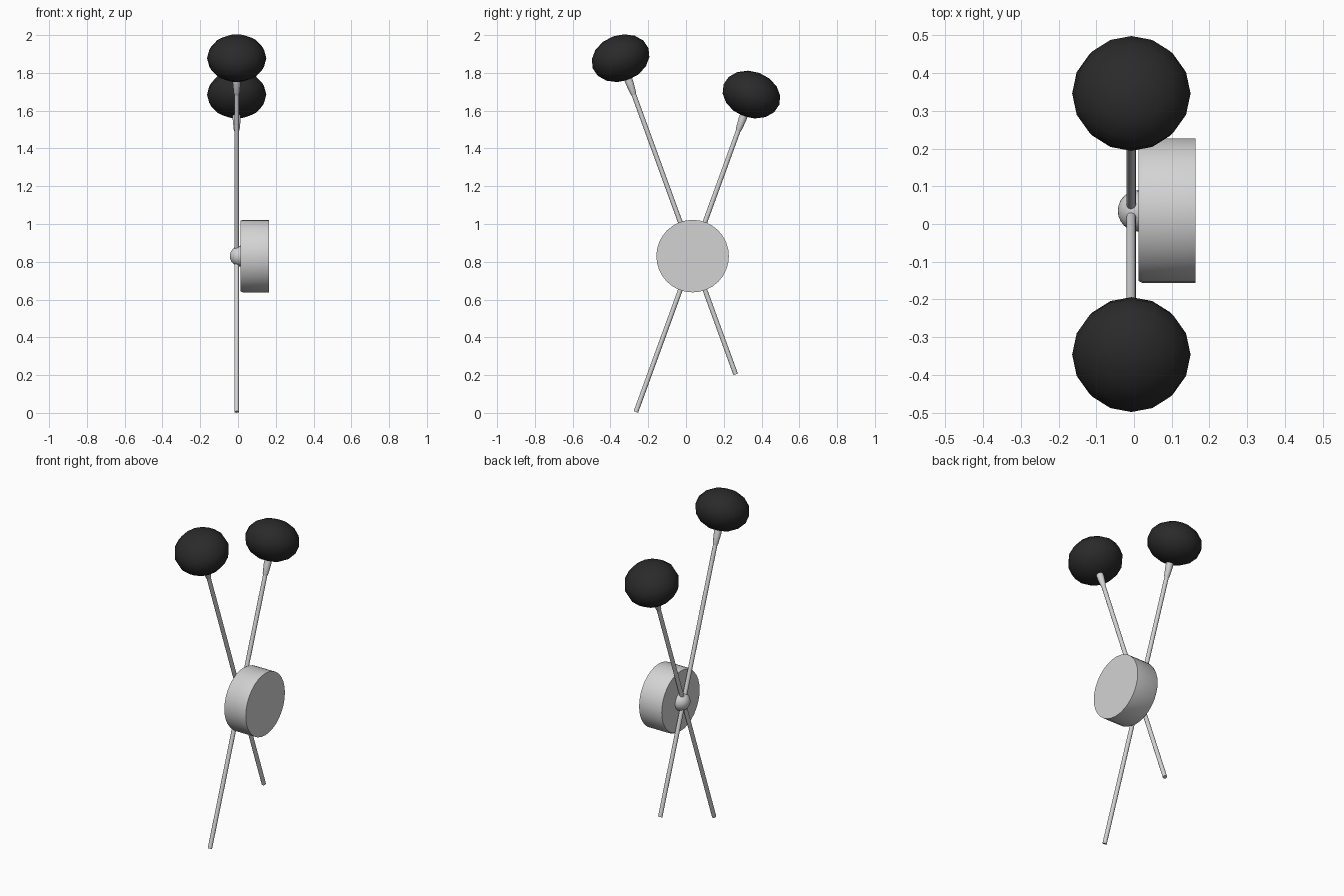
import bpy, bmesh, math
from mathutils import Matrix, Vector

cube = bpy.data.objects.get("Cube")
if cube:
    bpy.data.objects.remove(cube, do_unlink=True)


def material(name, value):
    mat = bpy.data.materials.new(name)
    mat.use_nodes = True
    colour = (value, value, value, 1)
    mat.diffuse_color = colour
    mat.node_tree.nodes["Principled BSDF"].inputs["Base Color"].default_value = colour
    return mat


metal = material("pale grey metal", 0.65)
black = material("matt black", 0.023)
HUB = Vector((-0.007, 0.035, 0.83))
TILT = math.radians(20)


def lathe(name, profile, matrix, mat, segments):
    """Spin (radius, height) points round local z, then place the result."""
    bm = bmesh.new()
    rings = []
    for r, h in profile:
        if r == 0:
            rings.append([bm.verts.new((0, 0, h))])
            continue
        angles = [2 * math.pi * i / segments for i in range(segments)]
        rings.append([bm.verts.new((r * math.cos(a), r * math.sin(a), h)) for a in angles])
    for low, high in zip(rings, rings[1:]):
        for i in range(segments):
            j = (i + 1) % segments
            corners = [low[i % len(low)], low[j % len(low)],
                       high[j % len(high)], high[i % len(high)]]
            bm.faces.new(list(dict.fromkeys(corners)))
    for ring in (rings[0], rings[-1]):
        if len(ring) > 1:
            bm.faces.new(ring)
    bmesh.ops.recalc_face_normals(bm, faces=bm.faces)
    mesh = bpy.data.meshes.new(name)
    bm.to_mesh(mesh)
    bm.free()
    mesh.materials.append(mat)
    obj = bpy.data.objects.new(name, mesh)
    bpy.context.collection.objects.link(obj)
    obj.matrix_world = matrix
    bpy.ops.object.select_all(action="DESELECT")
    obj.select_set(True)
    bpy.context.view_layer.objects.active = obj
    bpy.ops.object.shade_smooth_by_angle(angle=math.radians(35))
    return obj


def arc(radius, height, start, steps):
    """Profile of an ellipsoid from the start angle up to the pole."""
    points = []
    for i in range(steps + 1):
        a = start + (math.pi / 2 - start) * i / steps
        points.append((0 if abs(math.cos(a)) < 1e-6 else radius * math.cos(a),
                       height * math.sin(a)))
    return points


# Two crossed arms, each with a rod, a flared socket and a flattened bulb
for label, side, tail, head in (("short", -1, 0.878, 0.91), ("tall", 1, 0.666, 1.115)):
    place = Matrix.Translation(HUB) @ Matrix.Rotation(side * TILT, 4, "X")
    lathe(label + "_rod", [(0.0125, -tail), (0.0125, head - 0.1)], place, metal, 12)
    lathe(label + "_socket",
          [(0.0125, head - 0.205), (0.016, head - 0.195), (0.021, head - 0.14),
           (0.021, head - 0.09)], place, metal, 12)
    lathe(label + "_bulb", arc(0.157, 0.122, -math.pi / 2, 8),
          place @ Matrix.Translation((0, 0, head)), black, 16)

# Wall mount: round drum with a slightly bevelled inner edge
sideways = Matrix.Translation((0.012, HUB.y, HUB.z)) @ Matrix.Rotation(math.pi / 2, 4, "Y")
lathe("mount_drum", [(0.186, 0), (0.192, 0.012), (0.192, 0.151)], sideways, metal, 32)

# Domed cap that covers the crossing of the rods
outward = Matrix.Translation((0.012, HUB.y, HUB.z)) @ Matrix.Rotation(-math.pi / 2, 4, "Y")
lathe("hub_dome", arc(0.055, 0.055, 0, 6), outward, metal, 20)
